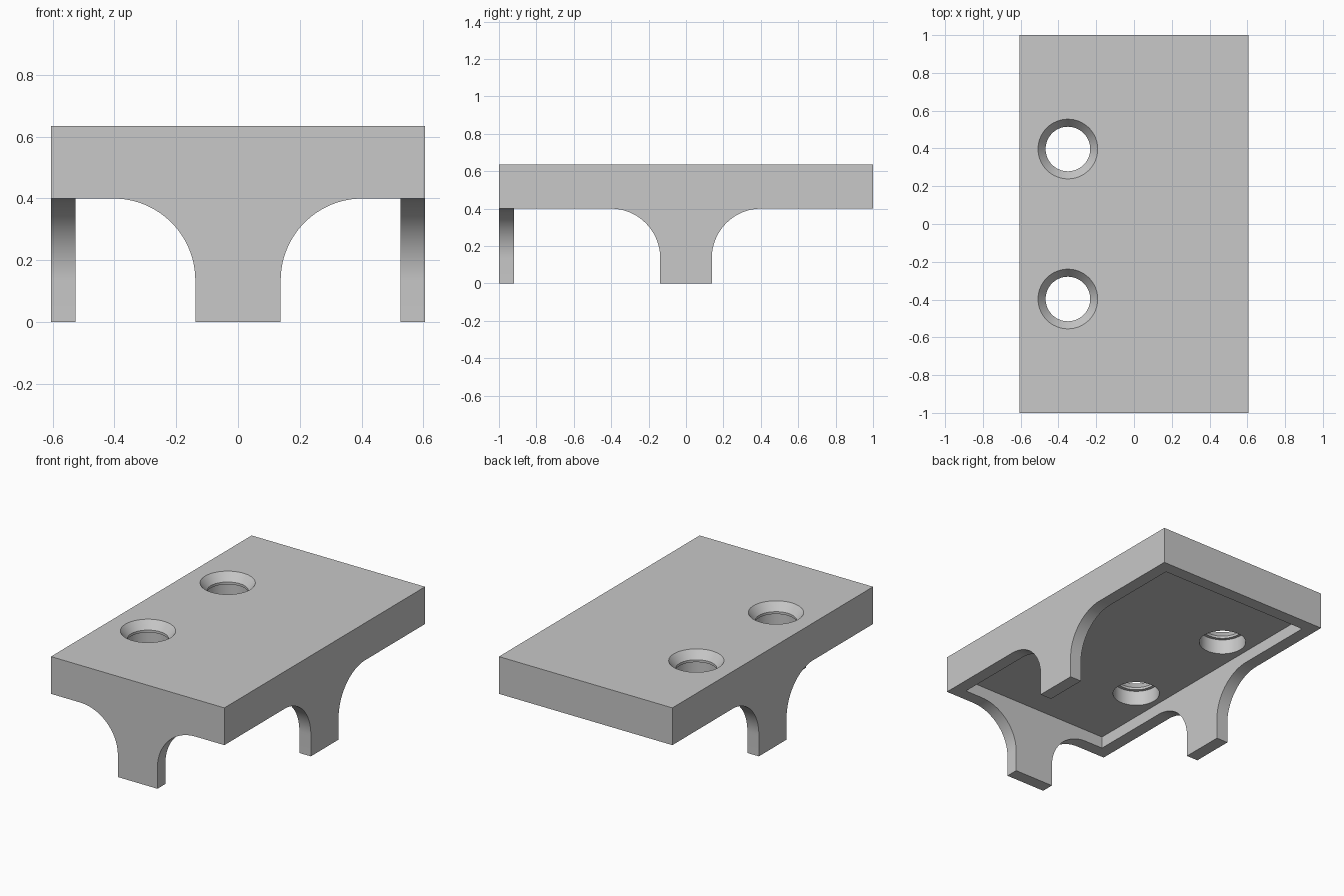
import bpy, bmesh, math
from mathutils import Matrix

cube = bpy.data.objects.get("Cube")
if cube:
    bpy.data.objects.remove(cube, do_unlink=True)

HALF_X, HALF_Y = 0.605, 1.0
TOP, RIM, FLOOR = 0.635, 0.4, 0.475
WALL = 0.08
LEG_HALF, ARC = 0.138, 0.265

grey = bpy.data.materials.new("plain_grey")
grey.use_nodes = True
colour = (0.58, 0.58, 0.58, 1)
grey.diffuse_color = colour
grey.node_tree.nodes["Principled BSDF"].inputs["Base Color"].default_value = colour


def add_object(name, bm):
    bmesh.ops.recalc_face_normals(bm, faces=bm.faces)
    mesh = bpy.data.meshes.new(name)
    bm.to_mesh(mesh)
    bm.free()
    obj = bpy.data.objects.new(name, mesh)
    bpy.context.collection.objects.link(obj)
    mesh.materials.append(grey)
    return obj


def box(name, half_x, half_y, low, high):
    bm = bmesh.new()
    size = Matrix.Diagonal((2 * half_x, 2 * half_y, high - low, 1))
    bmesh.ops.create_cube(bm, size=1, matrix=Matrix.Translation((0, 0, (low + high) / 2)) @ size)
    return add_object(name, bm)


def lathe(name, profile, x, y, sides=64):
    bm = bmesh.new()
    verts = [bm.verts.new((r, 0, z)) for r, z in profile]
    edges = [bm.edges.new(pair) for pair in zip(verts, verts[1:])]
    bmesh.ops.spin(bm, geom=verts + edges, axis=(0, 0, 1), cent=(0, 0, 0),
                   angle=math.tau, steps=sides)
    bmesh.ops.remove_doubles(bm, verts=bm.verts, dist=1e-5)
    bmesh.ops.translate(bm, verts=bm.verts, vec=(x, y, 0))
    return add_object(name, bm)


def cut(target, cutter):
    mod = target.modifiers.new("cut", "BOOLEAN")
    mod.operation = "DIFFERENCE"
    mod.solver = "EXACT"
    mod.object = cutter
    bpy.context.view_layer.objects.active = target
    bpy.ops.object.modifier_apply(modifier=mod.name)
    bpy.data.objects.remove(cutter, do_unlink=True)


def leg(name, turn, distance, steps=24):
    # Flared tab: straight foot that sweeps out to the rim on both sides
    side = [(LEG_HALF, 0)]
    for i in range(steps + 1):
        a = math.pi / 2 * i / steps
        side.append((LEG_HALF + ARC * (1 - math.cos(a)), RIM - ARC * (1 - math.sin(a))))
    outline = side + [(-u, z) for u, z in reversed(side)]
    bm = bmesh.new()
    face = bm.faces.new([bm.verts.new((u, -distance, z)) for u, z in outline])
    new = bmesh.ops.extrude_face_region(bm, geom=[face])["geom"]
    moved = [g for g in new if isinstance(g, bmesh.types.BMVert)]
    bmesh.ops.translate(bm, verts=moved, vec=(0, WALL, 0))
    bmesh.ops.rotate(bm, verts=bm.verts, matrix=Matrix.Rotation(turn, 3, "Z"))
    return add_object(name, bm)


# Deck with a shallow recess underneath
deck = box("deck", HALF_X, HALF_Y, RIM, TOP)
cut(deck, box("recess_cutter", HALF_X - WALL, HALF_Y - WALL, RIM - 0.1, FLOOR))

# Countersunk screw holes, wider below the neck
hole = [(0, 0.655), (0.174, 0.655), (0.118, 0.585), (0.118, 0.57),
        (0.137, 0.57), (0.137, 0.45), (0, 0.45)]
for y in (-0.397, 0.397):
    cut(deck, lathe("hole_cutter", hole, -0.35, y))

# Legs on the front and both long sides
parts = [deck,
         leg("front_leg", 0, HALF_Y),
         leg("left_leg", math.pi / 2, HALF_X),
         leg("right_leg", -math.pi / 2, HALF_X)]

# Smooth curves, sharp corners
bpy.ops.object.select_all(action="DESELECT")
for part in parts:
    part.select_set(True)
bpy.context.view_layer.objects.active = deck
bpy.ops.object.shade_smooth_by_angle(angle=math.radians(25))
